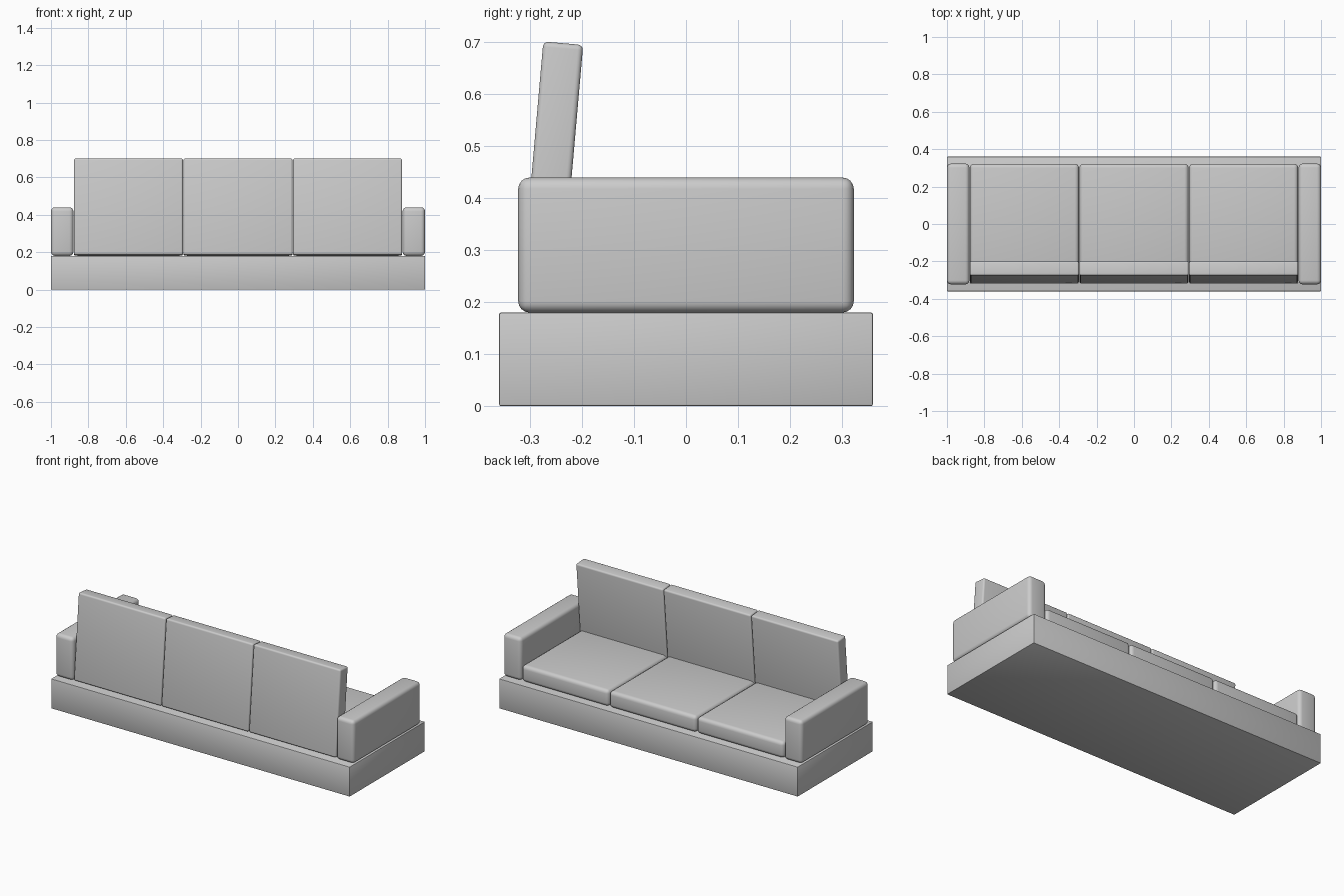
import bpy
import math
from mathutils import Matrix, Vector

if "Cube" in bpy.data.objects:
    bpy.data.objects.remove(bpy.data.objects["Cube"])


def rounded_box(name, lo, hi, radius, segments=4):
    """Box between two corners with softly rounded edges."""
    lo, hi = Vector(lo), Vector(hi)
    bpy.ops.mesh.primitive_cube_add(size=1)
    ob = bpy.context.object
    ob.name = name
    size, mid = hi - lo, (lo + hi) / 2
    ob.data.transform(Matrix.Translation(mid) @ Matrix.Diagonal((*size, 1)))
    bev = ob.modifiers.new("round", "BEVEL")
    bev.width = radius
    bev.segments = segments
    bpy.ops.object.modifier_apply(modifier=bev.name)
    bpy.ops.object.shade_smooth_by_angle(angle=math.radians(35))
    return ob


# plinth
rounded_box("base", (-1, -0.36, 0), (1, 0.36, 0.18), 0.004, 2)

# armrests
for side, x in (("left", -0.94), ("right", 0.94)):
    rounded_box(side + "_arm", (x - 0.06, -0.323, 0.18), (x + 0.06, 0.323, 0.44), 0.022)

# three seat cushions, each with a back cushion tipped 5 degrees
pitch, half = 0.586, 0.2915
for i in range(3):
    x = (i - 1) * pitch
    rounded_box(f"seat_cushion_{i + 1}", (x - half, -0.26, 0.18), (x + half, 0.322, 0.28), 0.022)
    back = rounded_box(f"back_cushion_{i + 1}", (x - half, -0.077, 0), (x + half, 0, 0.517), 0.01)
    back.location = (0, -0.243, 0.18)
    back.rotation_euler.x = math.radians(-5)
